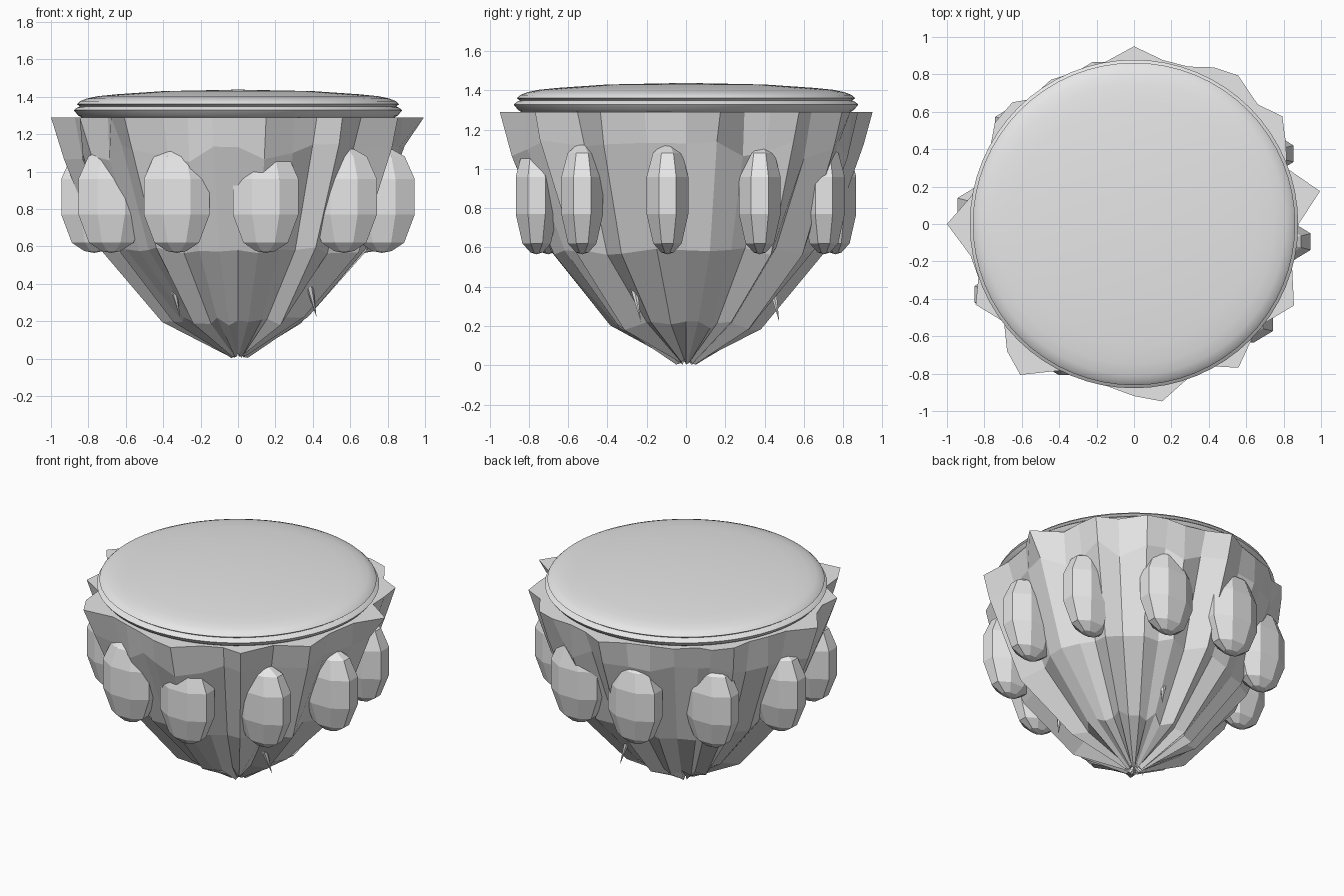
import bpy, bmesh, random
from math import sin, cos, pi, radians
from mathutils import Vector

random.seed(4)
cube = bpy.data.objects.get("Cube")
if cube:
    bpy.data.objects.remove(cube, do_unlink=True)

stone = bpy.data.materials.new("light_grey_stone")
stone.use_nodes = True
grey = (0.8, 0.8, 0.8, 1)
stone.diffuse_color = grey
stone.node_tree.nodes["Principled BSDF"].inputs["Base Color"].default_value = grey


def loft(name, rings, bottom, top):
    """Skin a stack of equal point rings and close it with two poles."""
    bm = bmesh.new()
    rows = [[bm.verts.new(p) for p in ring] for ring in rings]
    count = len(rows[0])
    low, high = bm.verts.new(bottom), bm.verts.new(top)
    for i in range(count):
        j = (i + 1) % count
        for a, b in zip(rows, rows[1:]):
            bm.faces.new((a[i], a[j], b[j], b[i]))
        bm.faces.new((low, rows[0][j], rows[0][i]))
        bm.faces.new((high, rows[-1][i], rows[-1][j]))
    bmesh.ops.recalc_face_normals(bm, faces=bm.faces)
    mesh = bpy.data.meshes.new(name)
    bm.to_mesh(mesh)
    bm.free()
    mesh.materials.append(stone)
    obj = bpy.data.objects.new(name, mesh)
    bpy.context.collection.objects.link(obj)
    return obj


def polar(radius, angle, z):
    return Vector((radius * cos(angle), radius * sin(angle), z))


# Fluted rock body: jagged flared rim (degrees, radius) narrowing to a point
rim = [(0, .88), (10, 1.01), (20, .87), (28, .92), (36, .98), (44, .92),
       (55, .97), (63, .94), (71, .89), (80, .89), (90, .95), (100, .88),
       (110, .87), (120, .89), (130, .87), (135, .92), (144, .92), (152, .87),
       (161, .87), (170, .88), (180, 1), (191, .89), (199, .88), (207, .95),
       (217, .87), (225, .96), (233, 1.01), (243, .88), (252, .87), (261, .88),
       (270, .92), (279, .96), (290, .87), (299, .87), (306, .95), (320, .86),
       (333, .96), (346, .87)]
# height, radius, height wobble, depth of the folds
levels = [(0.02, 0.045, 0.02, 0.2), (0.2, 0.35, 0.025, 0.07),
          (0.58, 0.66, 0.02, 0.035), (1.1, 0.86, 0.05, 0.02)]
rings = []
for height, radius, wobble, fold in levels:
    ring = []
    for i, (angle, edge) in enumerate(rim):
        ridge = 1 + 0.7 * (edge / 0.9 - 1) + random.uniform(-0.02, 0.02)
        ridge += fold if i % 2 == 0 else -fold
        z = height + random.uniform(-wobble, wobble)
        ring.append(polar(radius * ridge, radians(angle), z))
    rings.append(ring)
rings.append([polar(edge, radians(angle), 1.29) for angle, edge in rim])
loft("rock_body", rings, (0, 0, 0.06), (0, 0, 1.29))

# Smooth platform with a double lip and a gently domed top
profile = [(0.83, 1.285), (0.855, 1.30), (0.878, 1.328), (0.86, 1.342),
           (0.845, 1.348), (0.862, 1.36), (0.845, 1.376), (0.81, 1.39),
           (0.75, 1.403), (0.65, 1.413), (0.4, 1.43)]
sides = 64
disc = loft("platform",
            [[polar(r, 2 * pi * i / sides, z) for i in range(sides)]
             for r, z in profile], (0, 0, 1.285), (0, 0, 1.438))
bpy.context.view_layer.objects.active = disc
disc.select_set(True)
bpy.ops.object.shade_smooth_by_angle(angle=radians(50))
disc.select_set(False)

# Ring of faceted boulders, all stretched along the same axis
boulder = [(0.3, 0.575), (0.68, 0.62), (1, 0.77), (1, 0.96),
           (0.7, 1.08), (0.3, 1.12)]
for k in range(10):
    centre = polar(0.775, radians(36 * k - 7), 0)
    stack = []
    for size, z in boulder:
        stack.append([centre + Vector((0.19 * size * cos(a), 0.115 * size * sin(a), z))
                      for a in (pi / 8 + pi / 4 * i for i in range(8))])
    loft(f"boulder_{k + 1}", stack, centre + Vector((0, 0, 0.565)),
         centre + Vector((0, 0, 1.13)))

# Thin parallel thorns hanging from the lower slope
lean = Vector((-0.045, -0.04, 0.2))
for k, spot in enumerate(((0.42, -0.23), (0.17, 0.475), (-0.31, -0.29))):
    tip = Vector((*spot, 0.22))
    base = tip + lean
    ring = [base + polar(0.025, i * pi / 3, 0) for i in range(6)]
    loft(f"thorn_{k + 1}", [ring], tip, base)
